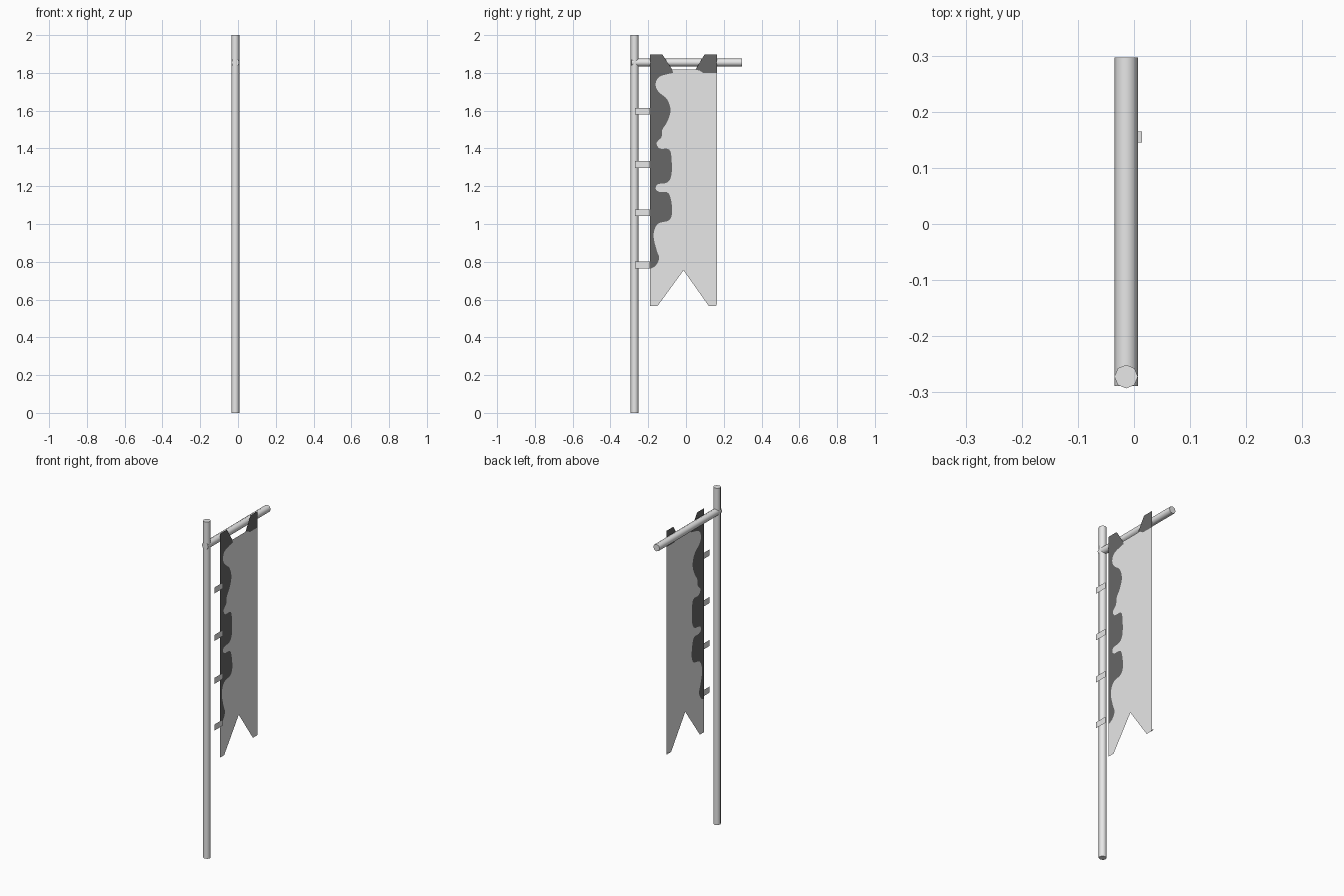
import bpy
import bmesh
from math import pi
from mathutils import Vector

if "Cube" in bpy.data.objects:
    bpy.data.objects.remove(bpy.data.objects["Cube"], do_unlink=True)


def make_material(name, value):
    mat = bpy.data.materials.new(name)
    mat.use_nodes = True
    colour = (value, value, value, 1)
    mat.diffuse_color = colour
    mat.node_tree.nodes["Principled BSDF"].inputs["Base Color"].default_value = colour
    return mat


pale = make_material("pale grey", 0.8)
dark = make_material("dark grey", 0.137)

POLE_X, POLE_Y, RADIUS = -0.014, -0.272, 0.021
CLOTH_X, CLIP_X = 0.014, 0.035
LEFT, RIGHT, TOP, HEM = -0.19, 0.165, 1.897, 0.567


def make_bar(name, location, length, tilt=0):
    bpy.ops.mesh.primitive_cylinder_add(vertices=8, radius=RADIUS, depth=length,
                                        location=location, rotation=(tilt, 0, 0))
    bar = bpy.context.object
    bar.name = name
    bar.data.materials.append(pale)
    bpy.ops.object.shade_smooth_by_angle(angle=pi / 3)


def make_sheet(name, x, panels):
    """Flat cloth in the YZ plane; panels are (outline, material index)."""
    bm = bmesh.new()
    for outline, index in panels:
        face = bm.faces.new([bm.verts.new((x, y, z)) for y, z in outline])
        face.normal_update()
        if face.normal.x < 0:
            face.normal_flip()
        face.material_index = index
    bmesh.ops.remove_doubles(bm, verts=bm.verts, dist=0.0005)
    bmesh.ops.triangulate(bm, faces=bm.faces)
    mesh = bpy.data.meshes.new(name)
    bm.to_mesh(mesh)
    bm.free()
    for mat in (pale, dark):
        mesh.materials.append(mat)
    obj = bpy.data.objects.new(name, mesh)
    bpy.context.collection.objects.link(obj)


def smooth_path(points, steps=4):
    """Pass a flowing curve through the points."""
    pts = [Vector(p) for p in points]
    pts = [pts[0]] + pts + [pts[-1]]
    path = []
    for a, b, c, d in zip(pts, pts[1:], pts[2:], pts[3:]):
        for i in range(steps):
            t = i / steps
            path.append(tuple(0.5 * (2 * b + (c - a) * t + (2 * a - 5 * b + 4 * c - d) * t ** 2
                                     + (3 * b - a - 3 * c + d) * t ** 3)))
    return path + [tuple(pts[-1])]


# Pole and crossbar
make_bar("pole", (POLE_X, POLE_Y, 1), 2)
make_bar("crossbar", (POLE_X, 0.004, 1.855), 0.586, pi / 2)

# Scalloped edge of the dark border, from the top tab downwards
scallops = smooth_path([
    (-.068, 1.8), (-.14, 1.78), (-.161, 1.74), (-.145, 1.7), (-.1, 1.66),
    (-.082, 1.6), (-.1, 1.54), (-.125, 1.5), (-.13, 1.46), (-.155, 1.43),
    (-.14, 1.4), (-.09, 1.395), (-.077, 1.35), (-.077, 1.26), (-.1, 1.22),
    (-.15, 1.21), (-.16, 1.185), (-.14, 1.17), (-.09, 1.16), (-.073, 1.07),
    (-.09, 1.02), (-.15, 1), (-.172, .94), (-.155, .86), (-.142, .82),
    (-.16, .78), (LEFT, .762)])

# Banner: dark left border and tabs, pale swallow-tailed field
neck_left, neck_right = (-.073, 1.817), (.05, 1.817)
tab_edge = [neck_right, (.072, 1.812), (.09, 1.8), (RIGHT, 1.8)]
border = [(LEFT, TOP), (-.125, TOP), neck_left] + scallops
right_tab = [(.098, TOP), (RIGHT, TOP)] + tab_edge[::-1]
field = [neck_left] + scallops + [
    (LEFT, HEM), (-.15, HEM), (-.013, .755), (.12, HEM), (.16, HEM),
    (RIGHT, .582)] + tab_edge[::-1]
make_sheet("banner", CLOTH_X, [(border, 1), (right_tab, 1), (field, 0)])

# Straps between pole and banner
for number, z in enumerate((1.597, 1.315, 1.06, .783), 1):
    low, high = z - 0.018, z + 0.018
    make_sheet(f"strap_{number}", CLIP_X,
               [([(-.27, low), (LEFT, low), (LEFT, high), (-.27, high)], 0)])

# Small turned-in hem at the lower outer corner
bpy.ops.mesh.primitive_plane_add(size=1, location=(CLOTH_X - 0.005, 0.155, 0.575))
hem = bpy.context.object
hem.name = "corner_hem"
hem.scale = (0.01, 0.02, 1)
hem.data.materials.append(pale)
